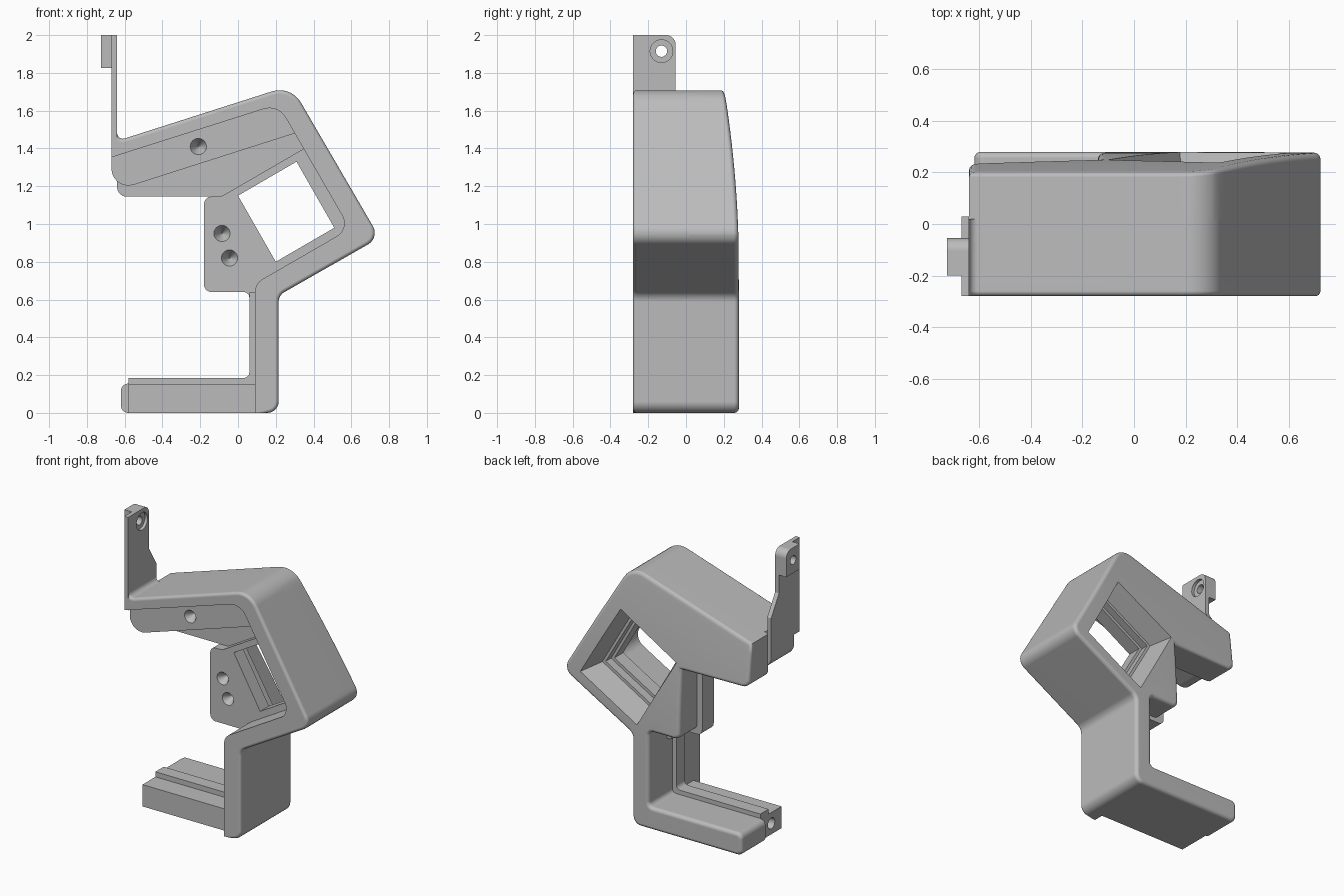
import bpy, bmesh, math
from mathutils import Vector, Matrix

cube = bpy.data.objects.get("Cube")
if cube:
    bpy.data.objects.remove(cube, do_unlink=True)

grey = bpy.data.materials.new("matte_grey")
grey.use_nodes = True
COLOUR = (0.5, 0.5, 0.5, 1)
grey.diffuse_color = COLOUR
grey.node_tree.nodes["Principled BSDF"].inputs["Base Color"].default_value = COLOUR


def rounded(corners, steps=7):
    """Profile from (a, b[, radius]) corners, each radius turned into an arc."""
    pts = []
    n = len(corners)
    for i, c in enumerate(corners):
        p = Vector(c[:2])
        if len(c) == 2:
            pts.append(p)
            continue
        u = (Vector(corners[i - 1][:2]) - p).normalized()
        v = (Vector(corners[(i + 1) % n][:2]) - p).normalized()
        half = u.angle(v) / 2
        reach = c[2] / math.tan(half)
        centre = p + (u + v).normalized() * c[2] / math.sin(half)
        a, b = p + u * reach - centre, p + v * reach - centre
        sweep = math.pi - 2 * half
        for k in range(steps + 1):
            t = k / steps
            d = a * math.sin((1 - t) * sweep) + b * math.sin(t * sweep)
            pts.append(centre + d / math.sin(sweep))
    return pts


def finish(name, bm):
    bmesh.ops.recalc_face_normals(bm, faces=bm.faces)
    mesh = bpy.data.meshes.new(name)
    bm.to_mesh(mesh)
    bm.free()
    mesh.materials.append(grey)
    obj = bpy.data.objects.new(name, mesh)
    bpy.context.collection.objects.link(obj)
    return obj


def prism(name, corners, lo, hi, axis="y", soft=None, width=0.02, count=None):
    """Extrude a profile along y or x; soft bevels the rim at 'lo' or 'hi'."""
    bm = bmesh.new()
    pts = rounded(corners)
    def place(p, d):
        return (p.x, d, p.y) if axis == "y" else (d, p.x, p.y)
    a = [bm.verts.new(place(p, lo)) for p in pts]
    b = [bm.verts.new(place(p, hi)) for p in pts]
    bm.faces.new(a)
    bm.faces.new(b)
    n = len(pts)
    for i in range(n):
        j = (i + 1) % n
        bm.faces.new((a[i], a[j], b[j], b[i]))
    if soft:
        ring = a if soft == "lo" else b
        rim = [bm.edges.get((ring[i], ring[(i + 1) % n])) for i in range(count or n)]
        bmesh.ops.recalc_face_normals(bm, faces=bm.faces)
        bmesh.ops.bevel(bm, geom=rim, offset=width, segments=4, profile=0.5,
                        affect="EDGES", clamp_overlap=False)
    return finish(name, bm)


def cone(centre, direction, r1, r2, depth):
    bm = bmesh.new()
    turn = Vector((0, 0, 1)).rotation_difference(Vector(direction)).to_matrix().to_4x4()
    bmesh.ops.create_cone(bm, cap_ends=True, segments=32, radius1=r1, radius2=r2,
                          depth=depth, matrix=Matrix.Translation(centre) @ turn)
    return finish("cutter", bm)


def cut(obj, cutter):
    mod = obj.modifiers.new("cut", "BOOLEAN")
    mod.operation, mod.solver, mod.object = "DIFFERENCE", "EXACT", cutter
    bpy.context.view_layer.objects.active = obj
    bpy.ops.object.modifier_apply(modifier=mod.name)
    bpy.data.objects.remove(cutter, do_unlink=True)


def window():
    """Tilted rectangular opening, stepped and then flared towards the back."""
    base = [Vector(p) for p in ((0, 1.15), (0.31, 1.33), (0.51, 0.98), (0.2, 0.8))]
    mid = sum(base, Vector((0, 0))) / 4
    bm = bmesh.new()
    rings = []
    for y, s in ((-0.3, 1), (0.05, 1), (0.05, 1.1), (0.11, 1.1), (0.11, 1.2), (0.325, 1.45)):
        pts = [mid + (p - mid) * s for p in base]
        rings.append([bm.verts.new((p.x, y, p.y)) for p in pts])
    bm.faces.new(rings[0])
    bm.faces.new(rings[-1])
    for r, q in zip(rings, rings[1:]):
        for i in range(4):
            j = (i + 1) % 4
            bm.faces.new((r[i], r[j], q[j], q[i]))
    return finish("cutter", bm)


FRONT, MID, BACK = -0.28, 0.02, 0.28
outline = [(0.28, 1.734, 0.13), (0.75, 0.927, 0.07), (0.215, 0.622, 0.06), (0.215, 0, 0.06)]

# Back shell with window and rounded rim
shell = prism("back_shell", [(-0.64, 1.44)] + outline + [
    (-0.62, 0, 0.04), (-0.62, 0.155, 0.04), (0.09, 0.155, 0.03), (0.09, 0.67, 0.03),
    (-0.14, 0.67, 0.04), (-0.14, 1.145), (-0.64, 1.145, 0.05)],
    MID, BACK, soft="hi", width=0.025)
cut(shell, window())

# Curve the back of the shell forward, square to its sloping top
bm = bmesh.new()
bm.from_mesh(shell.data)
slope = Vector((-0.32, 0, 1))
BEND, TOP = 0.5, 1.645
for k in range(16):
    bmesh.ops.bisect_plane(bm, geom=bm.verts[:] + bm.edges[:] + bm.faces[:],
                           plane_co=(0, 0, BEND + (TOP - BEND) * k / 16), plane_no=slope)
for v in bm.verts:
    t = max(0, (v.co.dot(slope) - BEND) / (TOP - BEND))
    v.co.y -= 0.08 * t * t * (v.co.y - MID) / (BACK - MID)
bm.to_mesh(shell.data)
bm.free()

# Front frame band around the open side
frame = [(-0.67, 1.5), (-0.64, 1.5), (-0.64, 1.44, 0.03)] + outline
prism("front_frame", frame + [
    (0.09, 0), (0.09, 0.685, 0.08), (0.592, 0.975, 0.08), (0.212, 1.633, 0.1),
    (-0.67, 1.353)], FRONT, MID, soft="lo", count=len(rounded(frame)) - 1)

# Upper arm block with screw hole
arm = prism("arm_block", [(-0.67, 1.37), (0.212, 1.645), (0.31, 1.483),
                          (-0.67, 1.17, 0.09)], -0.22, 0.03)
cut(arm, cone((-0.21, -0.19, 1.41), (0, 1, 0), 0.046, 0.004, 0.07))

# Centre plate with window and two screw holes
plate = prism("centre_plate", [
    (-0.18, 0.64, 0.04), (-0.18, 1.145, 0.04), (-0.09, 1.145, 0.08), (0.35, 1.4),
    (0.6, 0.975), (0.15, 0.71), (0.12, 0.55), (0.06, 0.55), (0.06, 0.64, 0.03)],
    -0.045, 0.08)
cut(plate, window())
for x, z in ((-0.085, 0.95), (-0.045, 0.82)):
    cut(plate, cone((x, -0.015, z), (0, 1, 0), 0.046, 0.004, 0.07))

# Foot block with end hole, and the raised rail along foot and leg
foot = prism("foot_block", [(-0.58, 0), (0.12, 0), (0.12, 0.15), (-0.58, 0.15)], -0.21, MID)
cut(foot, cone((-0.55, -0.1, 0.075), (1, 0, 0), 0.04, 0.03, 0.12))
prism("foot_rail", [(-0.58, 0.13), (0.15, 0.13), (0.15, 0.64), (0.06, 0.64),
                    (0.06, 0.185, 0.03), (-0.58, 0.185)], -0.07, MID)

# Upright tab with recessed hole and a small pad on its outer side
tab = prism("upright_tab", [(FRONT, 1.36), (0.03, 1.36), (0.03, 1.56), (-0.055, 1.7),
                            (-0.055, 2, 0.05), (FRONT, 2)], -0.67, -0.64, axis="x")
pad = prism("tab_pad", [(-0.2, 1.825), (-0.055, 1.825), (-0.055, 2, 0.05),
                        (-0.2, 2)], -0.725, -0.67, axis="x")
HOLE = (-0.66, -0.13, 1.915)
cut(tab, cone((-0.64, -0.13, 1.915), (1, 0, 0), 0.06, 0.06, 0.04))
cut(tab, cone(HOLE, (1, 0, 0), 0.03, 0.03, 0.3))
cut(pad, cone(HOLE, (1, 0, 0), 0.03, 0.03, 0.3))

# Smooth the rounded surfaces, keep edges crisp and broad faces flat
for obj in bpy.context.collection.objects:
    if obj.type == "MESH" and obj.data.materials and obj.data.materials[0] == grey:
        bpy.ops.object.select_all(action="DESELECT")
        obj.select_set(True)
        bpy.context.view_layer.objects.active = obj
        bpy.ops.object.shade_smooth_by_angle()
        obj.modifiers.new("flat_faces", "WEIGHTED_NORMAL").keep_sharp = True
